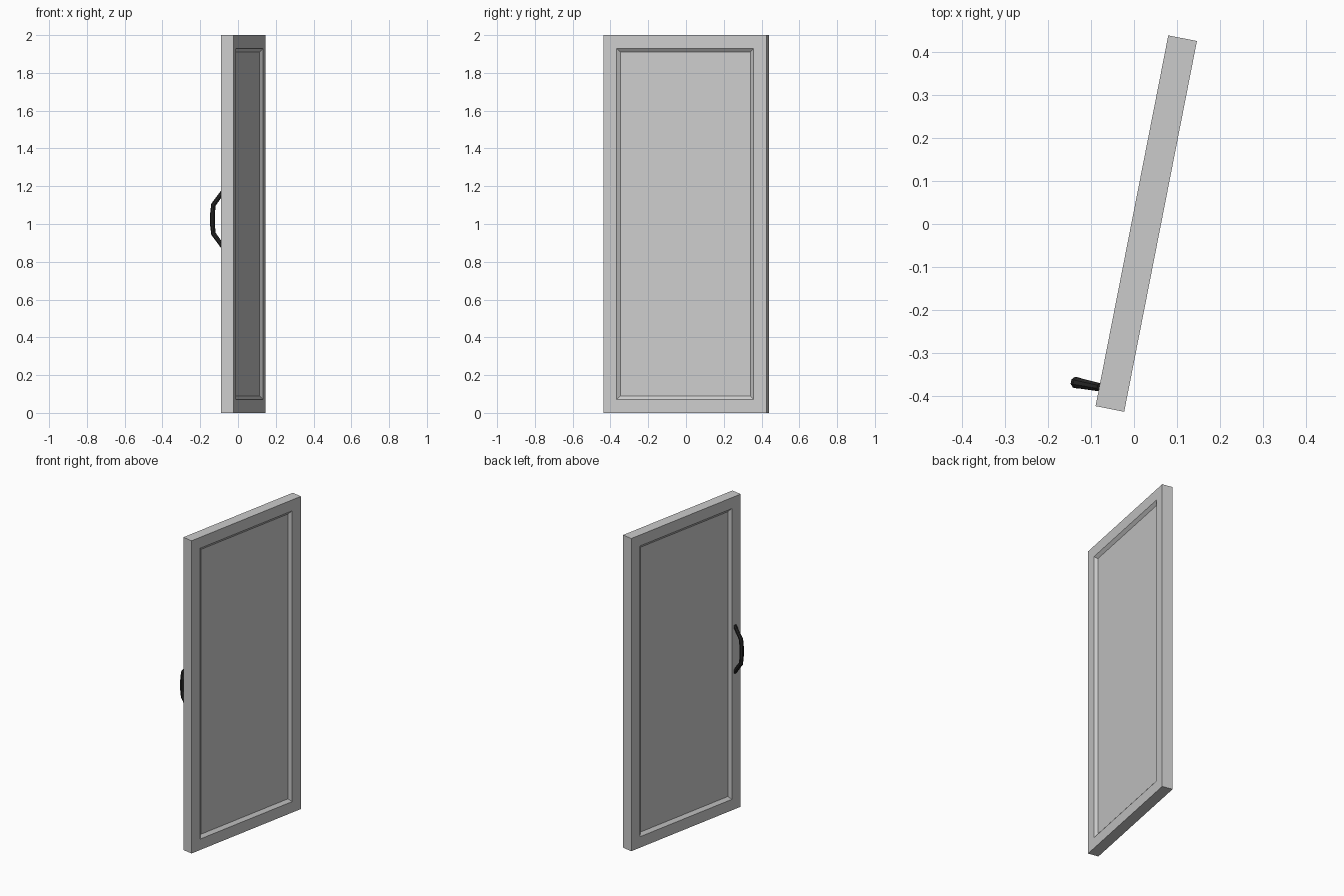
import bpy, bmesh, math
from mathutils import Matrix, Vector

if "Cube" in bpy.data.objects:
    bpy.data.objects.remove(bpy.data.objects["Cube"])

ANGLE = math.radians(-11.1)          # the door stands slightly ajar
PLACE = Matrix.Translation((0.0285, 0.001, 0)) @ Matrix.Rotation(ANGLE, 4, 'Z')


def make_object(name, bm):
    bmesh.ops.recalc_face_normals(bm, faces=bm.faces)
    mesh = bpy.data.meshes.new(name)
    bm.to_mesh(mesh)
    bm.free()
    obj = bpy.data.objects.new(name, mesh)
    bpy.context.collection.objects.link(obj)
    obj.matrix_world = PLACE
    return obj


# Door leaf with a sunken, chamfered panel on both faces
bm = bmesh.new()
bmesh.ops.create_cube(bm, size=1, matrix=Matrix.Translation((0, 0, 1))
                      @ Matrix.Diagonal((0.068, 0.88, 2, 1)))
bm.normal_update()
for face in [f for f in bm.faces if abs(f.normal.x) > 0.9]:
    bmesh.ops.inset_region(bm, faces=[face], thickness=0.099)
    bmesh.ops.inset_region(bm, faces=[face], thickness=0.027, depth=-0.015)
make_object("door_leaf", bm)

# Pull handle: oval section swept along a faceted bow, slimmer at its ends
# Each station: local x, height from handle middle, half width, half thickness
half = [(-0.030, 0.150, 0.010, 0.012), (-0.084, 0.077, 0.013, 0.013),
        (-0.089, 0.030, 0.014, 0.013)]
stations = half + [(x, -z, w, t) for x, z, w, t in reversed(half)]
SIDES = 8
bm = bmesh.new()
rings = []
for i, (x, z, w, t) in enumerate(stations):
    a, b = stations[max(i - 1, 0)], stations[min(i + 1, len(stations) - 1)]
    tangent = Vector((b[0] - a[0], 0, b[1] - a[1])).normalized()
    out = Vector((tangent.z, 0, -tangent.x))
    ring = []
    for k in range(SIDES):
        ang = 2 * math.pi * (k + 0.5) / SIDES
        p = Vector((x, -0.395, 1.025 + z)) + out * (t * math.cos(ang))
        p.y += w * math.sin(ang)
        ring.append(bm.verts.new(p))
    rings.append(ring)
for r, s in zip(rings, rings[1:]):
    for k in range(SIDES):
        n = (k + 1) % SIDES
        bm.faces.new((r[k], r[n], s[n], s[k]))
bm.faces.new(rings[0])
bm.faces.new(rings[-1])
handle = make_object("pull_handle", bm)

black = bpy.data.materials.new("black_metal")
black.diffuse_color = (0.02, 0.02, 0.02, 1)
black.use_nodes = True
black.node_tree.nodes["Principled BSDF"].inputs["Base Color"].default_value = black.diffuse_color
handle.data.materials.append(black)
